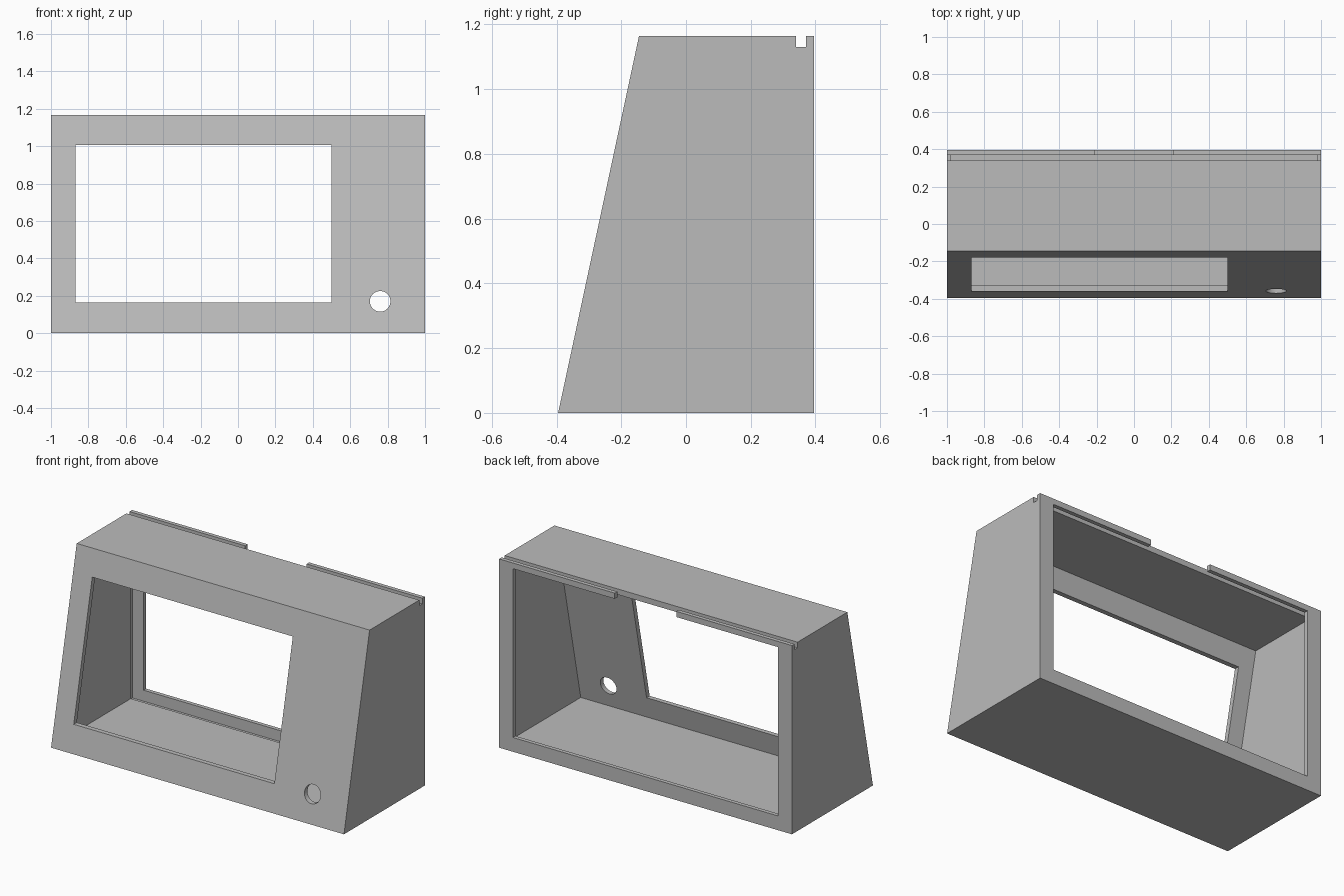
import bpy, bmesh

old = bpy.data.objects.get("Cube")
if old:
    bpy.data.objects.remove(old, do_unlink=True)

grey = bpy.data.materials.new("plain grey")
grey.use_nodes = True
grey.diffuse_color = (0.5, 0.5, 0.5, 1)
grey.node_tree.nodes["Principled BSDF"].inputs["Base Color"].default_value = (0.5, 0.5, 0.5, 1)

HEIGHT, BACK, WALL = 1.165, 0.395, 0.03
CEILING = 1.13
SLOT_FRONT, SLOT_BACK = 0.34, 0.37
LEAN = 0.25 / HEIGHT


def front_y(z):
    """Depth of the sloping front at height z."""
    return -BACK + LEAN * z


def prism(name, half_width, profile):
    """Extrude a (y, z) profile across x."""
    bm = bmesh.new()
    face = bm.faces.new([bm.verts.new((-half_width, y, z)) for y, z in profile])
    moved = bmesh.ops.extrude_face_region(bm, geom=[face])["geom"]
    bmesh.ops.translate(bm, vec=(2 * half_width, 0, 0),
                        verts=[v for v in moved if isinstance(v, bmesh.types.BMVert)])
    bmesh.ops.recalc_face_normals(bm, faces=bm.faces)
    mesh = bpy.data.meshes.new(name)
    bm.to_mesh(mesh)
    bm.free()
    mesh.materials.append(grey)
    obj = bpy.data.objects.new(name, mesh)
    bpy.context.collection.objects.link(obj)
    return obj


def sloped(name, half_width, z0, z1, inset, back):
    """Prism with the sloping front moved inward by inset."""
    return prism(name, half_width, [(front_y(z0) + inset, z0), (back, z0),
                                    (back, z1), (front_y(z1) + inset, z1)])


def box(name, x0, x1, y0, y1, z0, z1):
    obj = prism(name, (x1 - x0) / 2, [(y0, z0), (y1, z0), (y1, z1), (y0, z1)])
    obj.location.x = (x0 + x1) / 2
    return obj


housing = sloped("housing", 1, 0, HEIGHT, 0, BACK)

# Round button hole through the sloping front
bpy.ops.mesh.primitive_cylinder_add(vertices=48, radius=0.055, depth=0.4,
                                    location=(0.76, -0.36, 0.17), rotation=(1.570796, 0, 0))
button_hole = bpy.context.object
button_hole.name = "button_hole"

cutters = [
    # Hollow interior
    sloped("cavity", 1 - WALL, WALL, CEILING, WALL, 0.36),
    # Back opening inside the rim
    box("back_opening", -0.905, 0.905, 0.3, 0.5, 0.088, CEILING),
    # Groove for a sliding back panel, and its open top
    box("panel_groove", -0.98, 0.98, SLOT_FRONT, SLOT_BACK, 0.02, 1.3),
    box("top_notch", -1.1, 1.1, SLOT_FRONT, SLOT_BACK, CEILING, 1.3),
    # Gap in the middle of the top lip
    box("lip_gap", -0.21, 0.21, 0.355, 0.5, 1.1, 1.3),
    # Screen window in the front
    box("screen_window", -0.87, 0.5, -0.5, 0.1, 0.165, 1.005),
    button_hole,
]

bpy.context.view_layer.update()
bpy.ops.object.select_all(action="DESELECT")
bpy.context.view_layer.objects.active = housing
housing.select_set(True)
for cutter in cutters:
    cutter.hide_render = True
    mod = housing.modifiers.new(cutter.name, "BOOLEAN")
    mod.operation = "DIFFERENCE"
    mod.solver = "EXACT"
    mod.object = cutter
    bpy.ops.object.modifier_apply(modifier=mod.name)
    bpy.data.objects.remove(cutter, do_unlink=True)

bpy.ops.object.shade_smooth_by_angle(angle=0.5)
